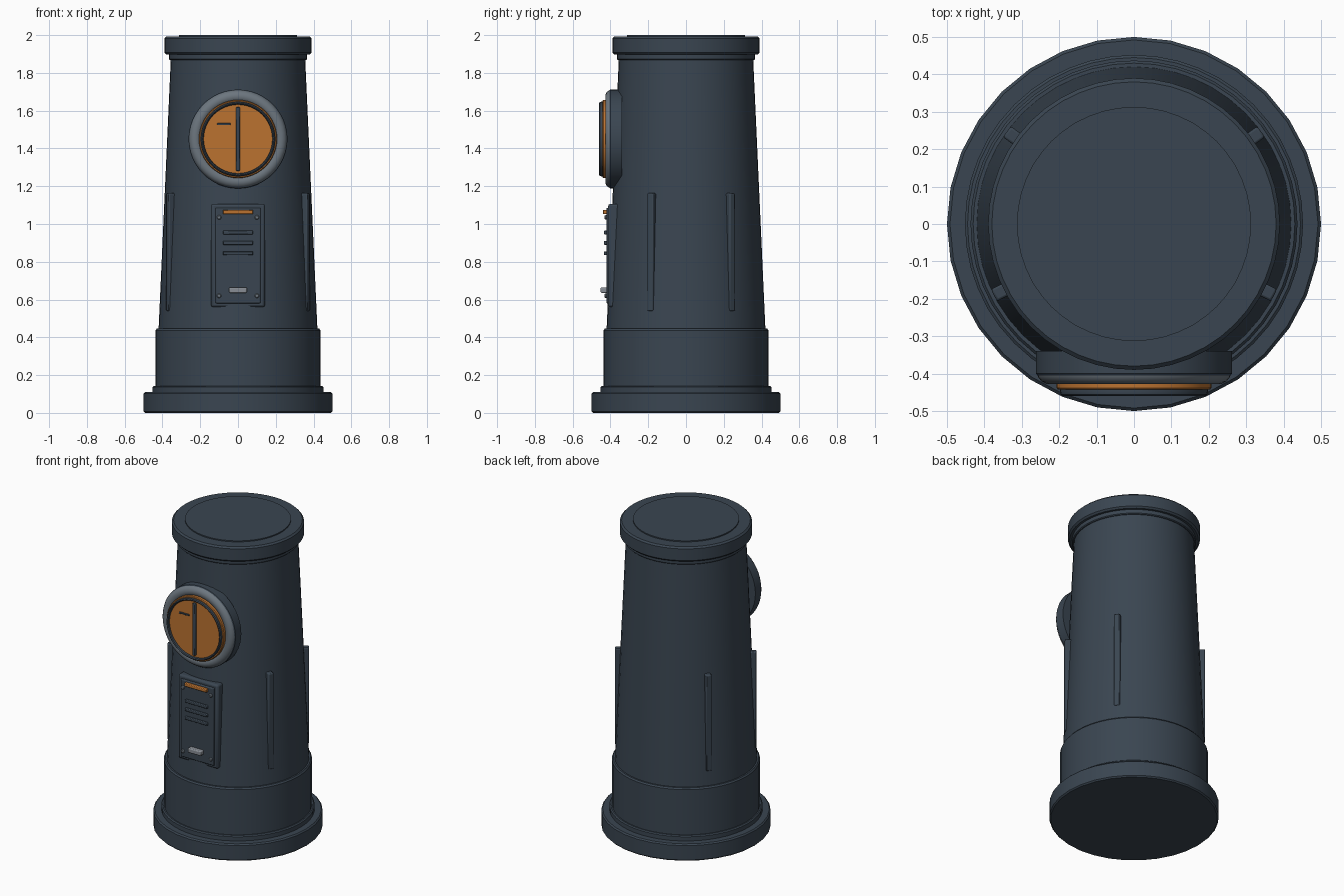
import bpy, bmesh, math
from mathutils import Matrix, Vector

if "Cube" in bpy.data.objects:
    bpy.data.objects.remove(bpy.data.objects["Cube"])


def material(name, rgb):
    m = bpy.data.materials.new(name)
    m.use_nodes = True
    m.diffuse_color = (*rgb, 1)
    m.node_tree.nodes["Principled BSDF"].inputs["Base Color"].default_value = (*rgb, 1)
    return m


NAVY = material("dark slate blue", (0.042, 0.060, 0.082))
STEEL = material("steel grey", (0.15, 0.18, 0.21))
PALE = material("pale grey", (0.25, 0.27, 0.30))
ORANGE = material("amber orange", (0.50, 0.17, 0.03))


def finish(name, bm, mat, bevel=0.0, segments=2):
    bmesh.ops.recalc_face_normals(bm, faces=bm.faces)
    mesh = bpy.data.meshes.new(name)
    bm.to_mesh(mesh)
    bm.free()
    mesh.materials.append(mat)
    obj = bpy.data.objects.new(name, mesh)
    bpy.context.collection.objects.link(obj)
    if bevel:
        mod = obj.modifiers.new("soft edges", "BEVEL")
        mod.width, mod.segments, mod.limit_method = bevel, segments, "ANGLE"
    bpy.ops.object.select_all(action="DESELECT")
    obj.select_set(True)
    bpy.context.view_layer.objects.active = obj
    bpy.ops.object.shade_smooth_by_angle(angle=math.radians(35))
    return obj


def lathe(name, profile, mat, sides=48, closed=False, matrix=Matrix()):
    """Spin (radius, height) points about z; a profile may be a closed loop."""
    bm = bmesh.new()
    rings = [[bm.verts.new((r * math.cos(math.tau * i / sides),
                            r * math.sin(math.tau * i / sides), z))
              for i in range(sides)] for r, z in profile]
    pairs = list(zip(rings, rings[1:]))
    if closed:
        pairs.append((rings[-1], rings[0]))
    else:
        bm.faces.new(rings[0])
        bm.faces.new(rings[-1])
    for a, b in pairs:
        for i in range(sides):
            j = (i + 1) % sides
            bm.faces.new((a[i], a[j], b[j], b[i]))
    bm.transform(matrix)
    return finish(name, bm, mat)


def box(name, low, high, mat, bevel=0.004, turn=0.0):
    bm = bmesh.new()
    bmesh.ops.create_cube(bm, size=1)
    low, high = Vector(low), Vector(high)
    bmesh.ops.scale(bm, vec=high - low, verts=bm.verts)
    bmesh.ops.translate(bm, vec=(low + high) / 2, verts=bm.verts)
    bm.transform(Matrix.Rotation(turn, 4, "Z"))
    return finish(name, bm, mat, bevel)


def facing(x, y, z):
    """Stand a lathed part up so that its axis points to the front."""
    return Matrix.Translation((x, y, z)) @ Matrix.Rotation(math.pi / 2, 4, "X")


def ring_profile(major, across, deep, centre=0.0, steps=14):
    return [(major + across * math.cos(math.tau * k / steps),
             centre + deep * math.sin(math.tau * k / steps)) for k in range(steps)]


# Tower shell
lathe("base_plinth", [(0.492, 0), (0.5, 0.008), (0.5, 0.102), (0.492, 0.11)], NAVY, 32)
lathe("base_collar", [(0.452, 0.1), (0.452, 0.137), (0.445, 0.143)], NAVY)
lathe("lower_band", [(0.437, 0.13), (0.437, 0.437), (0.43, 0.446)], NAVY)
lathe("tapered_body", [(0.421, 0.43), (0.355, 1.89)], NAVY)
lathe("neck_ring", [(0.361, 1.868), (0.366, 1.873), (0.366, 1.91)], NAVY)
lathe("top_cap", [(0.38, 1.897), (0.39, 1.907), (0.39, 1.983), (0.38, 1.993)], NAVY)
lathe("cap_disc", [(0.313, 1.985), (0.313, 2.0)], NAVY)

# Round front window
WINDOW_Z = 1.45
lathe("window_housing", [(0.262, 0), (0.262, 0.06), (0.25, 0.075)], NAVY,
      matrix=facing(0, -0.34, WINDOW_Z))
lathe("window_ring", ring_profile(0.226, 0.034, 0.033), STEEL, closed=True,
      matrix=facing(0, -0.395, WINDOW_Z))
lathe("window_glass", [(0.207, 0), (0.207, 0.04), (0.203, 0.045)], ORANGE,
      matrix=facing(0, -0.398, WINDOW_Z))
lathe("window_inner_rim", ring_profile(0.19, 0.008, 0.014, steps=8), NAVY, closed=True,
      matrix=facing(0, -0.446, WINDOW_Z))
box("window_bar", (-0.01, -0.457, 1.28), (0.01, -0.43, 1.62), NAVY)
box("window_dash", (-0.11, -0.45, 1.524), (-0.04, -0.43, 1.534), NAVY, 0.002)

# Service panel
box("panel_frame", (-0.143, -0.412, 0.56), (0.143, -0.34, 1.107), NAVY, 0.012)
box("panel_door", (-0.12, -0.422, 0.58), (0.12, -0.37, 1.085), NAVY, 0.006)
box("panel_light_strip", (-0.08, -0.44, 1.053), (0.08, -0.41, 1.075), ORANGE)
for n in range(3):
    z = 0.955 - 0.055 * n
    box(f"panel_vent_{n + 1}", (-0.08, -0.434, z - 0.01), (0.08, -0.41, z + 0.01), NAVY)
box("panel_latch", (-0.047, -0.452, 0.635), (0.047, -0.41, 0.665), PALE, 0.006)
for side, x in (("left", 0.1), ("right", -0.1)):
    for level, z in (("upper", 1.035), ("lower", 0.62)):
        lathe(f"{side}_{level}_panel_bolt", [(0.012, 0), (0.012, 0.008), (0.008, 0.013)],
              STEEL, 12, matrix=facing(x, -0.418, z))

# Upright ribs sunk into the tapering wall
for place, angle in (("front", -27), ("rear", 36)):
    for side, degrees in (("left", angle), ("right", 180 - angle)):
        box(f"{side}_{place}_rib", (0.37, -0.018, 0.54), (0.42, 0.018, 1.163), NAVY,
            0.006, math.radians(degrees))
